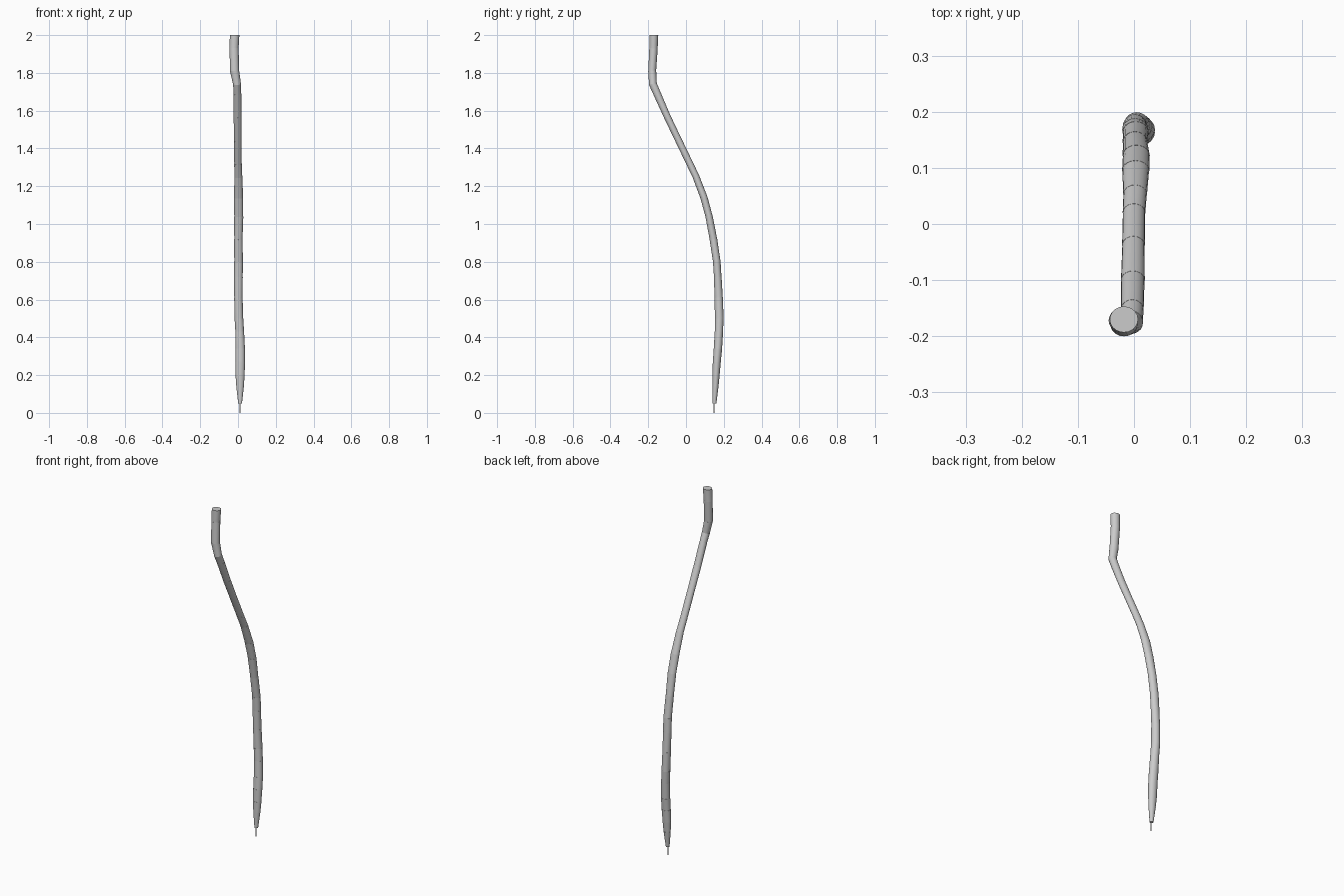
import bpy, bmesh, math
from mathutils import Vector

if "Cube" in bpy.data.objects:
    bpy.data.objects.remove(bpy.data.objects["Cube"])

SIDES = 20
# Ring stations from top to tip: x, y, z, half-width x, half-width y
RINGS = [
    (-.018, -.170, 2.00, .025, .023), (-.021, -.172, 1.93, .024, .022),
    (-.018, -.179, 1.81, .024, .021), (-.005, -.175, 1.74, .021, .021),
    (-.003, -.153, 1.69, .020, .020), (-.002, -.100, 1.57, .021, .018),
    (-.001, -.038, 1.44, .020, .018), (.000, .020, 1.32, .020, .018),
    (.002, .053, 1.25, .021, .018), (.003, .095, 1.14, .024, .019),
    (.004, .122, 1.04, .024, .019), (.002, .145, .92, .022, .020),
    (.003, .163, .80, .023, .020), (.002, .168, .72, .023, .020),
    (.002, .173, .61, .022, .022), (.005, .176, .50, .023, .023),
    (.009, .174, .43, .023, .022), (.012, .169, .34, .025, .022),
    (.012, .163, .27, .025, .021), (.011, .159, .20, .024, .019),
    (.011, .156, .14, .020, .016), (.011, .151, .05, .010, .010),
]


def ring(bm, i, grow=1.0):
    """Elliptical ring square to the path at station i."""
    x, y, z, rx, ry = RINGS[i]
    a = Vector(RINGS[max(i - 1, 0)][:3])
    b = Vector(RINGS[min(i + 1, len(RINGS) - 1)][:3])
    t = (a - b).normalized() if 0 < i < len(RINGS) - 1 else Vector((0, 0, 1))
    v = t.cross(Vector((1, 0, 0))).normalized()
    u = v.cross(t)
    pts = []
    for k in range(SIDES):
        ang = math.tau * k / SIDES
        pts.append(bm.verts.new(Vector((x, y, z)) + grow * (u * rx * math.cos(ang) + v * ry * math.sin(ang))))
    return pts


def finish(name, bm):
    bmesh.ops.recalc_face_normals(bm, faces=bm.faces)
    me = bpy.data.meshes.new(name)
    bm.to_mesh(me)
    bm.free()
    ob = bpy.data.objects.new(name, me)
    bpy.context.collection.objects.link(ob)
    bpy.ops.object.select_all(action='DESELECT')
    ob.select_set(True)
    bpy.context.view_layer.objects.active = ob
    bpy.ops.object.shade_smooth_by_angle(angle=math.radians(40))


# Segmented stem: each joint is its own closed section
bm = bmesh.new()
for i in range(len(RINGS) - 1):
    top, low = ring(bm, i, 1.01), ring(bm, i + 1, .99)
    for k in range(SIDES):
        n = (k + 1) % SIDES
        bm.faces.new((top[k], top[n], low[n], low[k]))
    bm.faces.new(top)
    bm.faces.new(low[::-1])
finish("segmented_stem", bm)

# Hair-thin point below the stem
bm = bmesh.new()
bmesh.ops.create_cone(bm, cap_ends=True, segments=8, radius1=.002, radius2=.003, depth=.052)
bmesh.ops.translate(bm, verts=bm.verts, vec=(.011, .148, .026))
finish("tip", bm)
